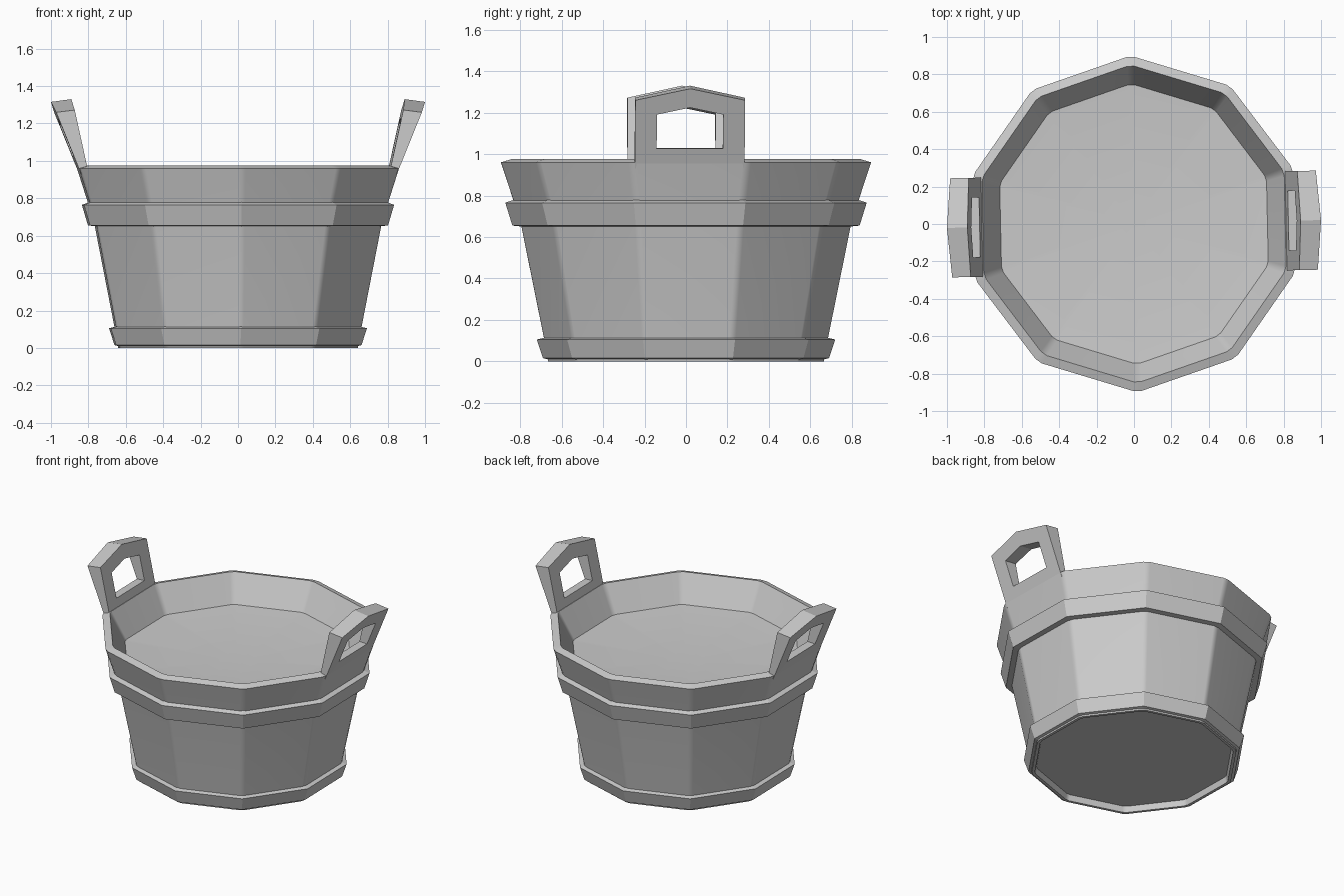
import bpy, bmesh, math
from mathutils import Matrix, Vector

cube = bpy.data.objects.get("Cube")
if cube:
    bpy.data.objects.remove(cube, do_unlink=True)

SIDES = 10
TWIST = math.radians(1.2)

# Plain grey material shared by every part
grey = bpy.data.materials.new("plain_grey")
grey.use_nodes = True
colour = (0.6, 0.6, 0.6, 1)
grey.diffuse_color = colour
grey.node_tree.nodes["Principled BSDF"].inputs["Base Color"].default_value = colour


def finish(bm, name, smooth=False):
    """Turn a bmesh into a named object with the shared material."""
    bmesh.ops.remove_doubles(bm, verts=bm.verts, dist=0.0005)
    bmesh.ops.recalc_face_normals(bm, faces=bm.faces)
    mesh = bpy.data.meshes.new(name)
    bm.to_mesh(mesh)
    bm.free()
    mesh.materials.append(grey)
    obj = bpy.data.objects.new(name, mesh)
    bpy.context.collection.objects.link(obj)
    if smooth:
        bpy.ops.object.select_all(action="DESELECT")
        obj.select_set(True)
        bpy.context.view_layer.objects.active = obj
        bpy.ops.object.shade_smooth_by_angle(angle=math.radians(25))
        weighted = obj.modifiers.new("weighted_normals", "WEIGHTED_NORMAL")
        weighted.keep_sharp = True
    return obj


def ring_points(r, z, chamfer):
    """Ten-sided ring, optionally with narrow cut corners."""
    corners = []
    for k in range(SIDES):
        a = math.pi / 2 + TWIST + k * math.tau / SIDES
        corners.append(Vector((r * math.cos(a), r * math.sin(a), z)))
    if not chamfer:
        return corners
    points = []
    for k, c in enumerate(corners):
        points.append(c.lerp(corners[k - 1], chamfer))
        points.append(c.lerp(corners[(k + 1) % SIDES], chamfer))
    return points


def lathe(name, profile, closed=False, chamfer=0.0):
    """Sweep an (r, z) profile round the ten-sided plan."""
    bm = bmesh.new()
    rings = []
    for r, z in profile:
        if r == 0:
            tip = bm.verts.new((0, 0, z))
            rings.append([tip])
        else:
            rings.append([bm.verts.new(p) for p in ring_points(r, z, chamfer)])
    pairs = list(zip(rings, rings[1:]))
    if closed:
        pairs.append((rings[-1], rings[0]))
    n = max(len(ring) for ring in rings)
    for low, high in pairs:
        for i in range(n):
            j = (i + 1) % n
            quad = [low[i % len(low)], low[j % len(low)],
                    high[j % len(high)], high[i % len(high)]]
            bm.faces.new(list(dict.fromkeys(quad)))
    return finish(bm, name, smooth=bool(chamfer))


# Staved tub with a recessed base, a rim and a slightly dished fill
lathe("tub_body", [(0, 0.04), (0.64, 0.04), (0.65, 0.0), (0.67, 0.0),
                   (0.69, 0.11), (0.80, 0.65), (0.84, 0.78), (0.90, 0.96),
                   (0.85, 0.975), (0.75, 0.79), (0, 0.74)], chamfer=0.04)

# Hoops
lathe("upper_hoop", [(0.79, 0.65), (0.838, 0.655), (0.872, 0.765), (0.83, 0.78)], closed=True)
lathe("lower_hoop", [(0.65, 0.005), (0.69, 0.015), (0.72, 0.105), (0.68, 0.115)], closed=True)


def gable(half_width, bottom, shoulder, peak):
    return [(-half_width, bottom), (half_width, bottom), (half_width, shoulder),
            (0, peak), (-half_width, shoulder)]


def handle(name, angle):
    """Gabled, outward-leaning handle with a gabled grip hole."""
    bm = bmesh.new()
    loops = []
    for outline in (gable(0.265, 0.93, 1.272, 1.33), gable(0.16, 1.03, 1.2, 1.235)):
        outer, inner = [], []
        for y, z in outline:
            rise = z - 0.96
            lower = 0.04 * max(rise, 0)
            outer.append(bm.verts.new((0.856 + 0.39 * rise, y, z - lower)))
            inner.append(bm.verts.new((0.81 + 0.22 * rise, y, z)))
        loops += [outer, inner]
    frame_out, frame_in, hole_out, hole_in = loops
    for a, b in ((frame_out, frame_in), (frame_out, hole_out),
                 (frame_in, hole_in), (hole_out, hole_in)):
        for i in range(5):
            j = (i + 1) % 5
            bm.faces.new((a[i], a[j], b[j], b[i]))
    bm.transform(Matrix.Rotation(angle + TWIST, 4, "Z"))
    return finish(bm, name)


handle("left_handle", 0)
handle("right_handle", math.pi)
